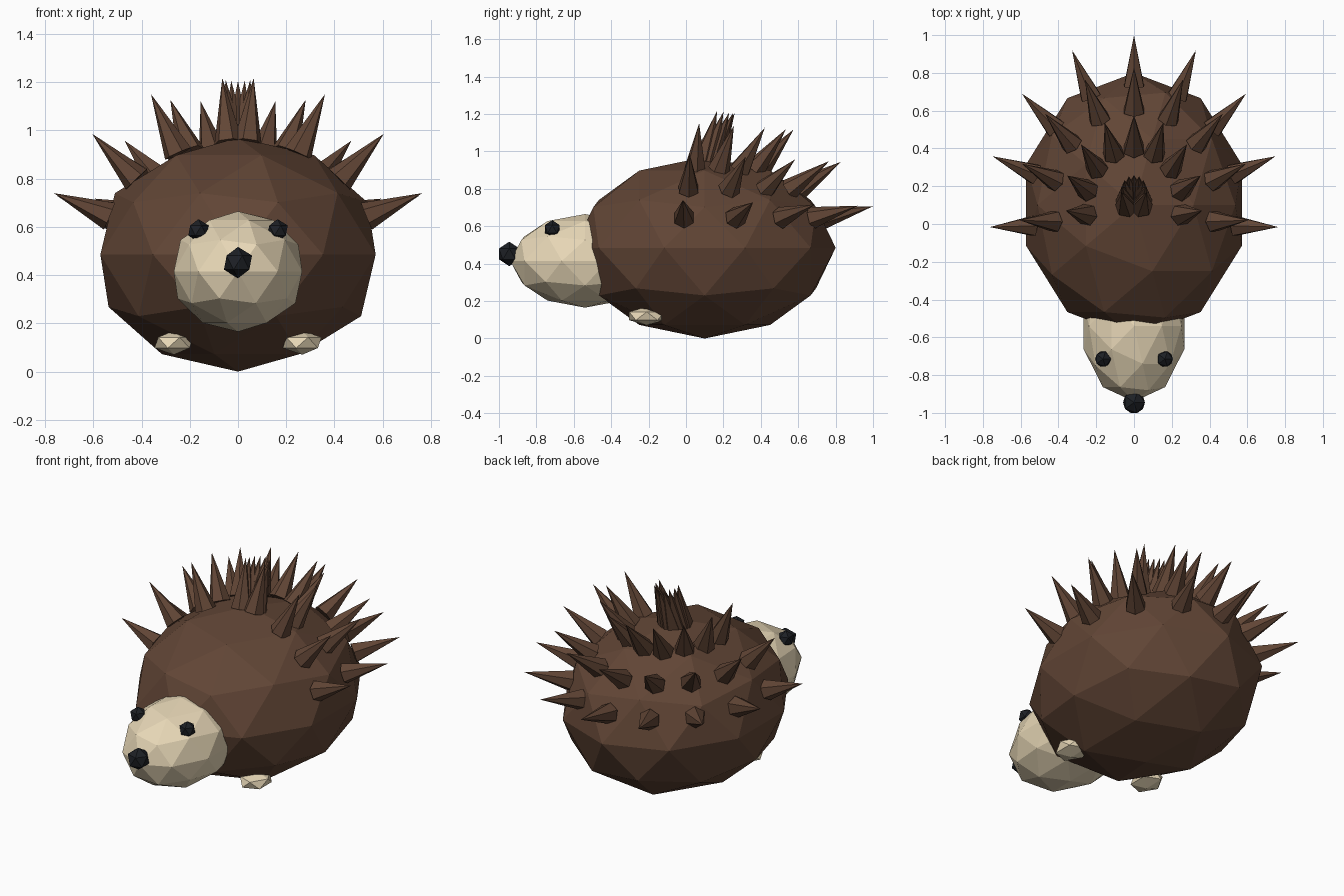
import bpy
import math
from mathutils import Vector

if "Cube" in bpy.data.objects:
    bpy.data.objects.remove(bpy.data.objects["Cube"])


def material(name, rgb):
    m = bpy.data.materials.new(name)
    m.diffuse_color = (*rgb, 1)
    m.use_nodes = True
    m.node_tree.nodes["Principled BSDF"].inputs["Base Color"].default_value = m.diffuse_color
    return m


brown = material("brown", (0.12, 0.06, 0.036))
cream = material("cream", (0.80, 0.68, 0.47))
black = material("black", (0.012, 0.014, 0.018))


def blob(name, loc, size, subdiv, mat):
    """Flat-shaded icosphere stretched to the given radii."""
    bpy.ops.mesh.primitive_ico_sphere_add(subdivisions=subdiv, radius=1, location=loc)
    o = bpy.context.object
    o.name = name
    o.scale = size
    o.data.materials.append(mat)
    return o


def spike(name, base, tip):
    """Six-sided cone running from base to tip."""
    d = tip - base
    bpy.ops.mesh.primitive_cone_add(vertices=6, radius1=0.06, radius2=0,
                                    depth=d.length, location=(base + tip) / 2)
    o = bpy.context.object
    o.name = name
    o.rotation_euler = d.to_track_quat('Z', 'Y').to_euler()
    o.data.materials.append(brown)


# Body, head and nose
body_c, body_r = Vector((0, 0.1, 0.485)), Vector((0.6, 0.7, 0.485))
blob("body", body_c, body_r, 2, brown)
blob("head", (0, -0.54, 0.415), (0.28, 0.4, 0.25), 2, cream)
blob("nose", (0, -0.945, 0.452), (0.065, 0.065, 0.065), 1, black)

# Eyes and front feet
for side, s in (("left", -1), ("right", 1)):
    blob("eye_" + side, (s * 0.164, -0.715, 0.585), (0.047, 0.047, 0.047), 1, black)
    blob("foot_" + side, (s * 0.266, -0.21, 0.12), (0.09, 0.11, 0.05), 1, cream)

# Spikes: base elevation, then tip radius x, tip radius y, tip centre y, tip height, drop at back
rings = [(20, 0.775, 0.866, 0.134, 0.735, 0.028),
         (42, 0.614, 0.690, 0.140, 0.980, 0.035),
         (64, 0.366, 0.430, 0.145, 1.145, 0.028),
         (86, 0.066, 0.080, 0.180, 1.215, 0.010)]
for r, (elev, rx, ry, cy, z, drop) in enumerate(rings):
    e = math.radians(elev)
    for k in range(9):
        a = math.radians(-10 + 25 * k)
        c, s = math.cos(a), math.sin(a)
        out = Vector((c * math.cos(e), s * math.cos(e), math.sin(e)))
        base = body_c + 0.96 * body_r * out
        spike(f"spike_{r}_{k}", base, Vector((rx * c, cy + ry * s, z - drop * s)))
